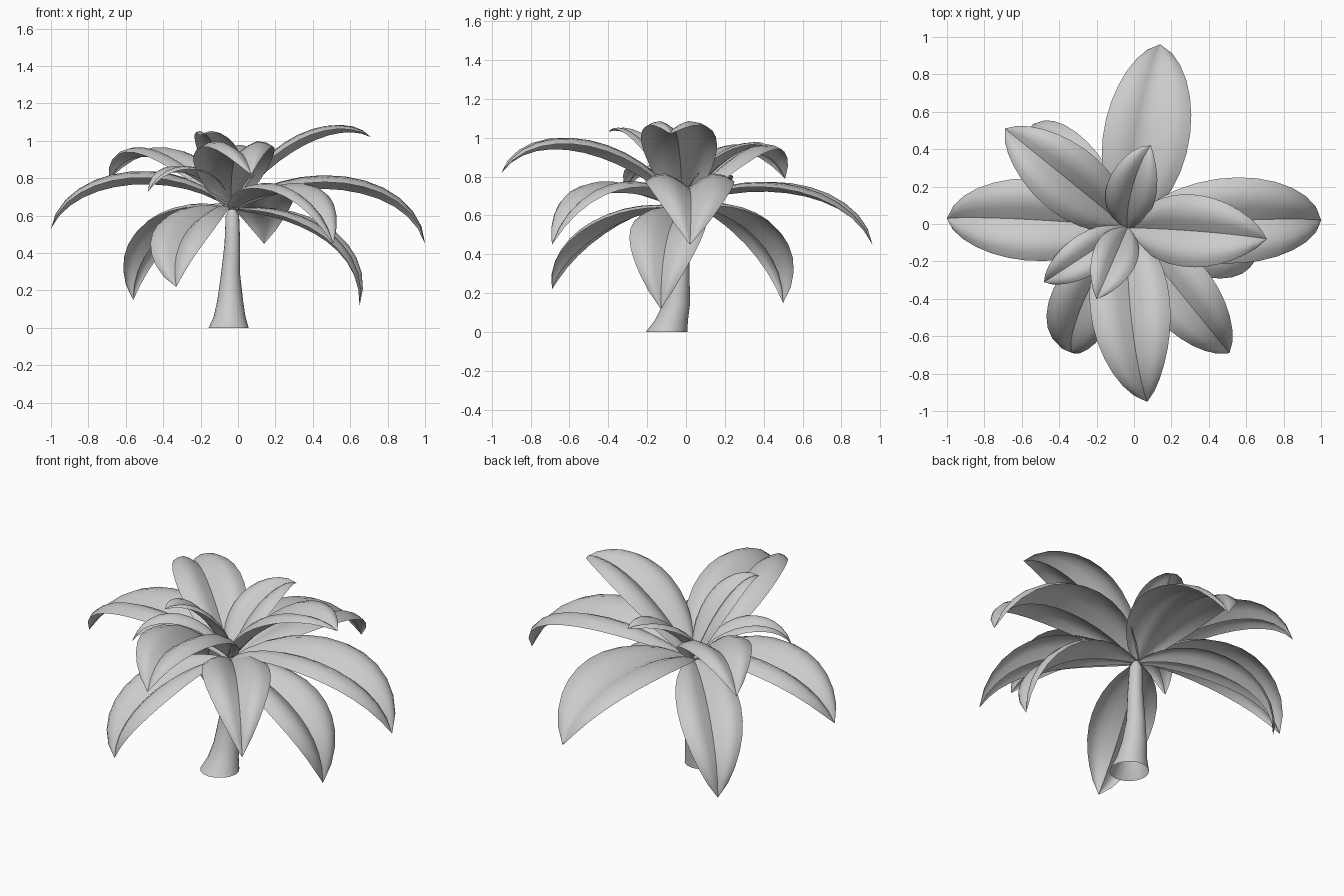
import bpy
import math
from mathutils import Vector

if "Cube" in bpy.data.objects:
    bpy.data.objects.remove(bpy.data.objects["Cube"])

# One plain grey for the whole plant
grey = bpy.data.materials.new("light_grey")
grey.use_nodes = True
colour = (0.6, 0.6, 0.6, 1)
grey.diffuse_color = colour
grey.node_tree.nodes["Principled BSDF"].inputs["Base Color"].default_value = colour

UP = Vector((0, 0, 1))
CROWN = Vector((-0.035, -0.02, 0.63))
# Half cross-section of a blade: grooved midrib, raised middle, drooping edge
GULL = [(0, 0), (0.28, 0.2), (0.54, 0.32), (0.8, 0.28), (1, 0.16)]
SECTION = [(-s, h) for s, h in reversed(GULL[1:])] + GULL


def skin(name, rows, closed=False):
    """Join rows of points into a smooth surface."""
    n = len(rows[0])
    faces = []
    for i in range(len(rows) - 1):
        for j in range(n if closed else n - 1):
            k = (j + 1) % n
            faces.append((i * n + j, i * n + k, (i + 1) * n + k, (i + 1) * n + j))
    mesh = bpy.data.meshes.new(name)
    mesh.from_pydata([p for row in rows for p in row], [], faces)
    mesh.materials.append(grey)
    obj = bpy.data.objects.new(name, mesh)
    bpy.context.collection.objects.link(obj)
    bpy.ops.object.select_all(action="DESELECT")
    obj.select_set(True)
    bpy.context.view_layer.objects.active = obj
    bpy.ops.object.shade_smooth_by_angle(angle=math.radians(70))
    return obj


def through(points, t):
    """Smooth cubic passing through four evenly timed points."""
    total = Vector((0, 0, 0))
    for i, p in enumerate(points):
        weight = 1
        for j in range(4):
            if j != i:
                weight *= (3 * t - j) / (i - j)
        total += p * weight
    return total


def leaf(name, tip, inner, outer, half, fold=1, bend=0, late=0.87, steps=12):
    """Arched, grooved blade. inner and outer give (reach, height) on the midrib;
    a higher value of late puts the widest place nearer the tip."""
    tip = Vector(tip)
    flat = Vector((tip.x - CROWN.x, tip.y - CROWN.y, 0))
    across = flat.normalized().cross(UP)
    spine = [CROWN]
    for reach, height in (inner, outer):
        p = CROWN + flat * reach + across * bend
        spine.append(Vector((p.x, p.y, height)))
    spine.append(tip)
    rows = []
    for i in range(steps + 1):
        t = i / steps
        centre = through(spine, t)
        tangent = (through(spine, t + 0.01) - through(spine, t - 0.01)).normalized()
        side = (across - tangent * across.dot(tangent)).normalized()
        normal = side.cross(tangent)
        width = half * max(0, math.sin(math.pi * t ** late)) ** 0.85
        width = max(width, 0.02 * (1 - t), 0.001)
        rows.append([centre + (side * s + normal * h * fold) * width for s, h in SECTION])
    skin(name, rows)


# Trunk: flared, slightly leaning, open at the foot
trunk = [(-0.05, -0.1, 0, 0.107), (-0.045, -0.075, 0.06, 0.085),
         (-0.042, -0.05, 0.14, 0.07), (-0.04, -0.033, 0.28, 0.052),
         (-0.03, -0.025, 0.45, 0.042), (-0.03, -0.02, 0.6, 0.036),
         (-0.03, -0.02, 0.64, 0.015)]
skin("trunk", [[(x + r * math.cos(k * math.tau / 16), y + r * math.sin(k * math.tau / 16), z)
                for k in range(16)] for x, y, z, r in trunk], closed=True)

# Large spreading leaves
leaf("left_leaf", (1, 0.02, 0.45), (0.37, 0.74), (0.76, 0.69), 0.23, bend=-0.015, late=0.95)
leaf("right_leaf", (-1, 0.03, 0.53), (0.35, 0.76), (0.74, 0.73), 0.22, bend=0.015, late=0.93)
leaf("back_leaf", (0.14, 0.96, 0.45), (0.35, 0.72), (0.74, 0.67), 0.23, fold=0.7, bend=0.012, late=0.9)
leaf("front_leaf", (0.07, -0.95, 0.82), (0.35, 0.86), (0.72, 0.94), 0.215, bend=0.03, late=0.8)

# Low drooping leaves
leaf("low_left_leaf", (0.65, -0.13, 0.12), (0.43, 0.57), (0.83, 0.41), 0.195, late=1)
leaf("low_front_left_leaf", (0.51, -0.69, 0.45), (0.36, 0.71), (0.73, 0.68), 0.185)
leaf("low_front_right_leaf", (-0.33, -0.69, 0.22), (0.4, 0.59), (0.79, 0.44), 0.175, bend=0.05, late=1.05)
leaf("low_back_right_leaf", (-0.56, 0.5, 0.15), (0.41, 0.6), (0.82, 0.43), 0.175, late=1)

# Raised upper leaves
leaf("upper_back_right_leaf", (-0.69, 0.51, 0.79), (0.35, 0.83), (0.72, 0.915), 0.185)
leaf("upper_left_leaf", (0.71, -0.08, 1.02), (0.34, 0.89), (0.7, 1.03), 0.195, bend=-0.01)

# Small heart leaves
leaf("heart_back_leaf", (0.09, 0.42, 0.95), (0.3, 0.81), (0.68, 0.93), 0.135, bend=-0.03)
leaf("heart_front_leaf", (-0.2, -0.4, 1.03), (0.3, 0.85), (0.66, 1.0), 0.12)
leaf("heart_right_leaf", (-0.48, -0.31, 0.73), (0.35, 0.79), (0.72, 0.83), 0.11)
